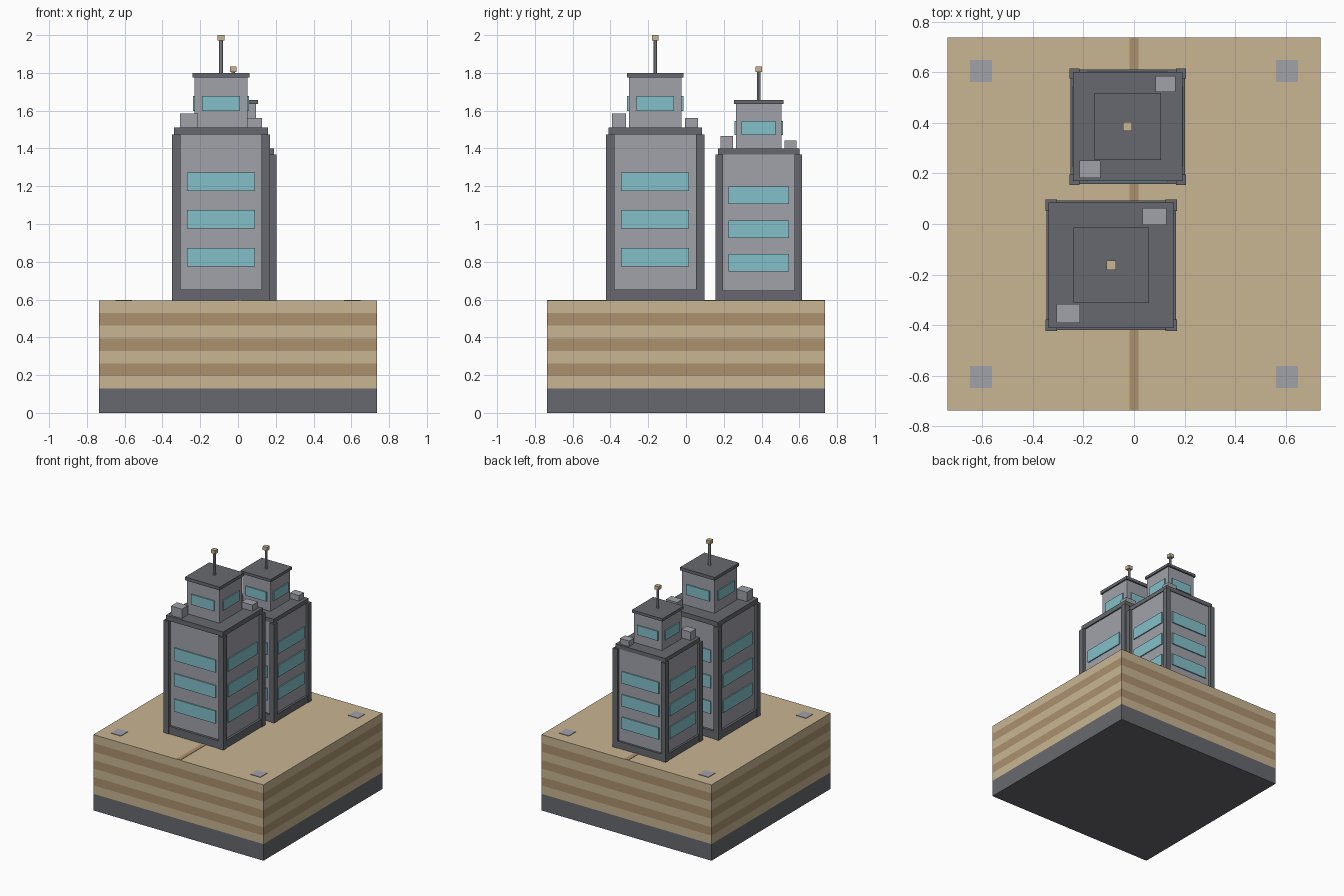
import bpy, bmesh, math
from mathutils import Vector, Matrix

if "Cube" in bpy.data.objects:
    bpy.data.objects.remove(bpy.data.objects["Cube"], do_unlink=True)


def material(name, hex_code):
    srgb = [int(hex_code[i:i + 2], 16) / 255 for i in (0, 2, 4)]
    col = [c / 12.92 if c < 0.04 else ((c + 0.055) / 1.055) ** 2.4 for c in srgb] + [1]
    m = bpy.data.materials.new(name)
    m.use_nodes = True
    m.diffuse_color = col
    bsdf = m.node_tree.nodes["Principled BSDF"]
    bsdf.inputs["Base Color"].default_value = col
    bsdf.inputs["Roughness"].default_value = 0.8
    return m


SAND = material("light sand", "C9B592")
EARTH = material("brown sand", "AC916E")
DARK = material("dark grey", "67696E")
WALL = material("pale grey", "A0A2AA")
GLASS = material("teal glass", "83C0C9")


def finish(name, bm, *mats):
    me = bpy.data.meshes.new(name)
    bm.to_mesh(me)
    bm.free()
    for m in mats:
        me.materials.append(m)
    ob = bpy.data.objects.new(name, me)
    bpy.context.scene.collection.objects.link(ob)
    return ob


def add_box(bm, lo, hi):
    """Axis-aligned box between two corners."""
    lo, hi = Vector(lo), Vector(hi)
    mat = Matrix.Translation((lo + hi) / 2) @ Matrix.Diagonal((*(hi - lo), 1))
    return bmesh.ops.create_cube(bm, size=1, matrix=mat)["verts"]


def block(name, mat, x, y, half, z0, z1):
    """Square block centred on x, y."""
    bm = bmesh.new()
    add_box(bm, (x - half, y - half, z0), (x + half, y + half, z1))
    return finish(name, bm, mat)


def windows(name, x, y, wall, half, centres, height):
    """Glass plates on all four sides of a square wall."""
    bm = bmesh.new()
    for turn in range(4):
        place = Matrix.Translation((x, y, 0)) @ Matrix.Rotation(turn * math.pi / 2, 4, "Z")
        for z in centres:
            verts = add_box(bm, (-half, -wall - 0.0085, z - height / 2),
                            (half, -wall + 0.001, z + height / 2))
            bmesh.ops.transform(bm, matrix=place, verts=verts)
    finish(name, bm, GLASS)


# Ground block: dark foot, then alternating strata
G, FOOT, TOP, LAYERS = 0.737, 0.13, 0.594, 7
step = (TOP - FOOT) / LAYERS
bm = bmesh.new()
add_box(bm, (-G, -G, 0), (G, G, TOP))
for i in range(LAYERS):
    bmesh.ops.bisect_plane(bm, geom=bm.verts[:] + bm.edges[:] + bm.faces[:],
                           plane_co=(0, 0, FOOT + i * step), plane_no=(0, 0, 1))
for f in bm.faces:
    z = f.calc_center_median().z
    if z < FOOT:
        f.material_index = 2
    elif z < TOP - 0.001:
        f.material_index = int((z - FOOT) / step) % 2
finish("ground_block", bm, SAND, EARTH, DARK)

# Path strip and corner pads lying on the ground
bm = bmesh.new()
add_box(bm, (-0.017, -G, TOP - 0.001), (0.017, G, TOP + 0.003))
finish("path_strip", bm, EARTH)
bm = bmesh.new()
for sx in (-1, 1):
    for sy in (-1, 1):
        px, py = sx * 0.605, sy * 0.605
        add_box(bm, (px - 0.043, py - 0.043, TOP - 0.001), (px + 0.043, py + 0.043, TOP + 0.004))
finish("corner_pads", bm, WALL)


def tower(n, x, y, outer, post, plinth_top, eaves, roof_half, roof_top, win, rows, row_h,
          up_half, up_top, up_win, up_z, up_h, cap_half, cap_top, tip_z, tip_top, boxes):
    wall = outer - post / 2
    # Main body
    block(n + "_plinth", DARK, x, y, outer - 0.004, TOP, plinth_top)
    block(n + "_walls", WALL, x, y, wall, plinth_top, eaves)
    bm = bmesh.new()
    for sx in (-1, 1):
        for sy in (-1, 1):
            cx, cy = x + sx * wall, y + sy * wall
            add_box(bm, (cx - post / 2, cy - post / 2, TOP), (cx + post / 2, cy + post / 2, eaves))
    finish(n + "_corner_posts", bm, DARK)
    block(n + "_roof", DARK, x, y, roof_half, eaves, roof_top)
    windows(n + "_windows", x, y, wall, win, rows, row_h)
    # Penthouse
    block(n + "_penthouse", WALL, x, y, up_half, roof_top, up_top)
    windows(n + "_penthouse_windows", x, y, up_half, up_win, [up_z], up_h)
    block(n + "_penthouse_cap", DARK, x, y, cap_half, up_top, cap_top)
    # Antenna
    bm = bmesh.new()
    bmesh.ops.create_cone(bm, cap_ends=True, segments=8, radius1=0.01, radius2=0.01,
                          depth=tip_z - cap_top,
                          matrix=Matrix.Translation((x, y, (tip_z + cap_top) / 2)))
    finish(n + "_mast", bm, WALL)
    block(n + "_mast_tip", SAND, x, y, 0.018, tip_z, tip_top)
    # Rooftop units
    bm = bmesh.new()
    for x0, x1, y0, y1, z1 in boxes:
        add_box(bm, (x0, y0, roof_top), (x1, y1, z1))
    finish(n + "_roof_units", bm, WALL)


tower("front_tower", x=-0.09, y=-0.163, outer=0.26, post=0.045, plinth_top=0.654,
      eaves=1.475, roof_half=0.248, roof_top=1.512, win=0.18, rows=(0.824, 1.024, 1.224),
      row_h=0.098, up_half=0.14, up_top=1.775, up_win=0.1, up_z=1.637, up_h=0.08,
      cap_half=0.15, cap_top=1.8, tip_z=1.972, tip_top=2.0,
      boxes=[(-0.307, -0.213, -0.392, -0.317, 1.585), (0.033, 0.128, -0.004, 0.064, 1.56)])
tower("back_tower", x=-0.025, y=0.385, outer=0.23, post=0.04, plinth_top=0.648,
      eaves=1.368, roof_half=0.216, roof_top=1.4, win=0.16, rows=(0.795, 0.972, 1.152),
      row_h=0.092, up_half=0.121, up_top=1.635, up_win=0.09, up_z=1.508, up_h=0.074,
      cap_half=0.132, cap_top=1.656, tip_z=1.805, tip_top=1.833,
      boxes=[(-0.215, -0.132, 0.182, 0.25, 1.465), (0.085, 0.163, 0.522, 0.585, 1.443)])
